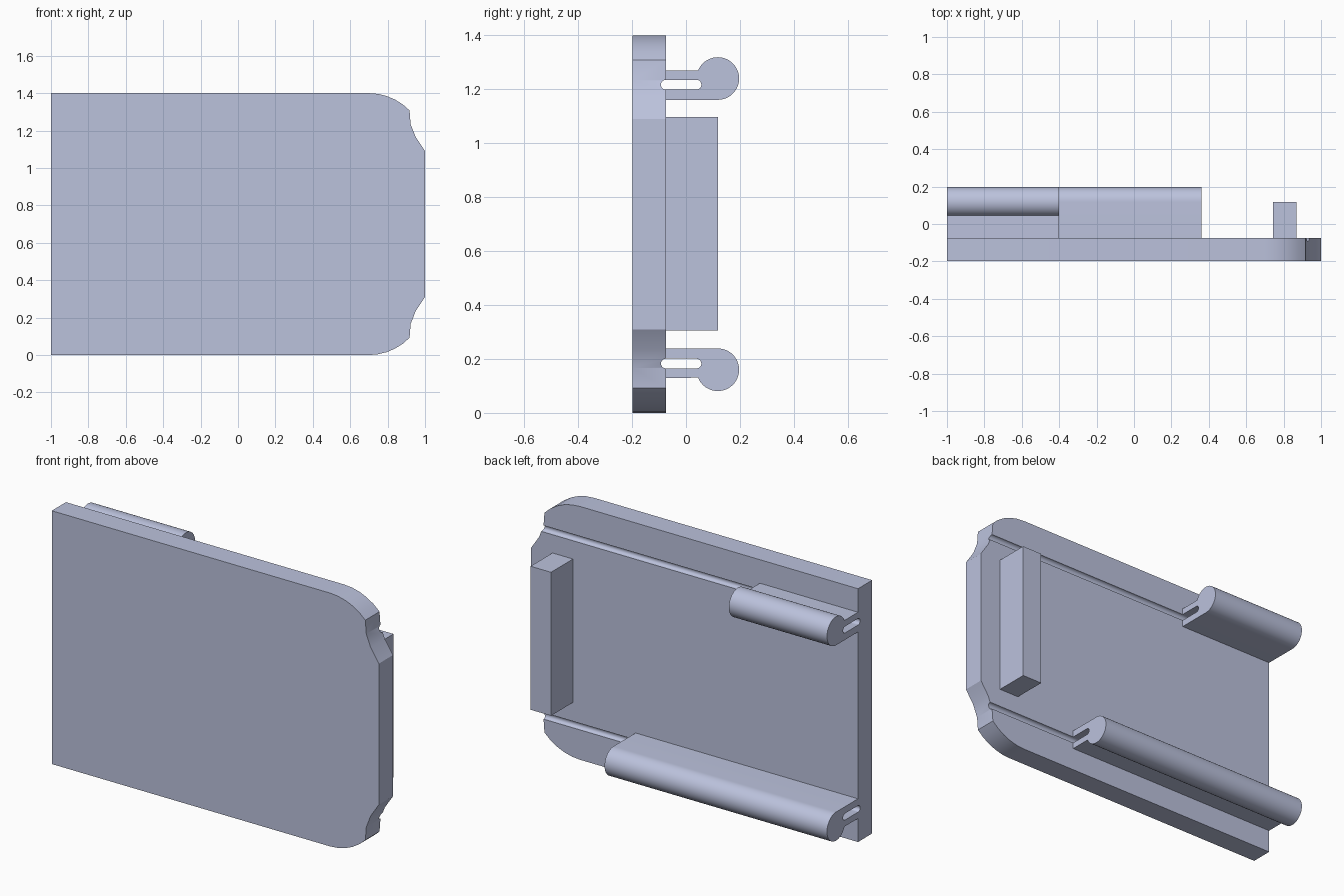
import bpy
import bmesh
from math import radians, sin, cos
from mathutils import Vector

HEIGHT = 1.4
BACK = -0.074   # rear face of the plate

if "Cube" in bpy.data.objects:
    bpy.data.objects.remove(bpy.data.objects["Cube"])

paint = bpy.data.materials.new("blue_grey")
paint.use_nodes = True
colour = (0.50, 0.54, 0.72, 1)
paint.diffuse_color = colour
paint.node_tree.nodes["Principled BSDF"].inputs["Base Color"].default_value = colour


def arc(cx, cy, r, start, end, steps):
    """Points along a circular arc, angles in degrees."""
    angles = [radians(start + (end - start) * i / steps) for i in range(steps + 1)]
    return [(cx + r * cos(a), cy + r * sin(a)) for a in angles]


def flip(points):
    """Mirror a profile about the middle of the plate's height."""
    return [(a, HEIGHT - z) for a, z in reversed(points)]


def extrude(name, points, direction):
    """Solid prism from a closed outline of 3D points."""
    bm = bmesh.new()
    face = bm.faces.new([bm.verts.new(p) for p in points])
    swept = bmesh.ops.extrude_face_region(bm, geom=[face])["geom"]
    verts = [v for v in swept if isinstance(v, bmesh.types.BMVert)]
    bmesh.ops.translate(bm, verts=verts, vec=Vector(direction))
    bmesh.ops.recalc_face_normals(bm, faces=bm.faces)
    mesh = bpy.data.meshes.new(name)
    bm.to_mesh(mesh)
    bm.free()
    mesh.materials.append(paint)
    obj = bpy.data.objects.new(name, mesh)
    bpy.context.collection.objects.link(obj)
    return obj


def along_x(name, profile, x0, x1):
    return extrude(name, [(x0, y, z) for y, z in profile], (x1 - x0, 0, 0))


def along_y(name, profile, y0, y1):
    return extrude(name, [(x, y0, z) for x, z in profile], (0, y1 - y0, 0))


def activate(obj):
    bpy.ops.object.select_all(action='DESELECT')
    obj.select_set(True)
    bpy.context.view_layer.objects.active = obj


def cut(obj, cutter):
    mod = obj.modifiers.new("slot", 'BOOLEAN')
    mod.operation = 'DIFFERENCE'
    mod.solver = 'EXACT'
    mod.object = cutter
    activate(obj)
    bpy.ops.object.modifier_apply(modifier=mod.name)


# Plate: rounded corners running into scooped shoulders at one end
corner = arc(0.70, 0.302, 0.302, -90, -44, 5)
scoop = [(0.923, 0.166), (0.95, 0.235), (1.0, 0.31)]
lower_edge = [(-1, 0)] + corner + scoop
plate = along_y("plate", lower_edge + flip(lower_edge), -0.198, BACK)

# Stop block on the back
block = along_y("stop_block", [(0.743, 0.305), (0.868, 0.305), (0.868, 1.098), (0.743, 1.098)],
                BACK, 0.118)

# Hook rails: a neck ending in a round bead
rail = [(BACK, 0.13)] + arc(0.118, 0.16, 0.079, 202, 450, 40) + [(BACK, 0.239)]
lower_rail = along_x("lower_rail", rail, -1, 0.36)
upper_rail = along_x("upper_rail", flip(rail), -1, -0.4)

# Rounded slots through the rails, leaving shallow grooves in the plate
slot = arc(0.039, 0.183, 0.018, -90, 90, 10) + arc(-0.075, 0.183, 0.018, 90, 270, 10)
for name, profile, hook in (("lower_slot", slot, lower_rail),
                            ("upper_slot", flip(slot), upper_rail)):
    cutter = along_x(name, profile, -1.1, 1.1)
    cutter.hide_render = True
    cut(hook, cutter)
    cut(plate, cutter)
    bpy.data.objects.remove(cutter)

for obj in (plate, block, lower_rail, upper_rail):
    activate(obj)
    bpy.ops.object.shade_smooth_by_angle(angle=radians(25))
